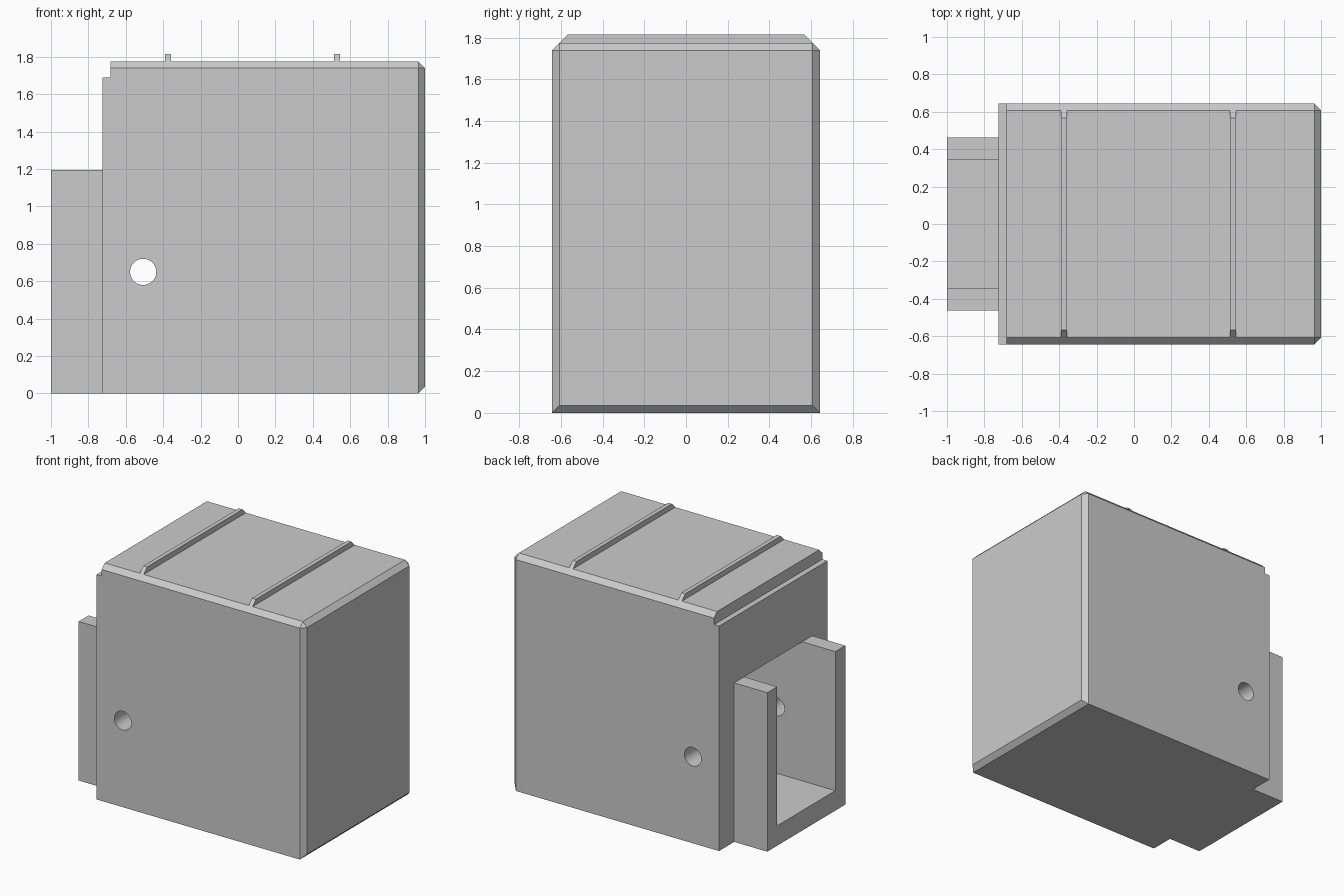
import bpy, bmesh, math
from mathutils import Matrix, Vector

cube = bpy.data.objects.get("Cube")
if cube:
    bpy.data.objects.remove(cube, do_unlink=True)

GREY = (0.6, 0.6, 0.6, 1)
mat = bpy.data.materials.new("plain grey")
mat.use_nodes = True
mat.diffuse_color = GREY
mat.node_tree.nodes["Principled BSDF"].inputs["Base Color"].default_value = GREY


def finish(name, bm):
    bmesh.ops.recalc_face_normals(bm, faces=bm.faces)
    mesh = bpy.data.meshes.new(name)
    bm.to_mesh(mesh)
    bm.free()
    mesh.materials.append(mat)
    obj = bpy.data.objects.new(name, mesh)
    bpy.context.collection.objects.link(obj)
    return obj


def extrude(name, profile, axis, start, end, bevel_rule=None, bevel=0.0):
    """Extrude a 2D profile along x (points are y, z) or along y (points are x, z)."""
    bm = bmesh.new()
    place = (lambda a, b: (start, a, b)) if axis == "x" else (lambda a, b: (a, start, b))
    face = bm.faces.new([bm.verts.new(place(a, b)) for a, b in profile])
    move = Vector((end - start, 0, 0)) if axis == "x" else Vector((0, end - start, 0))
    new = bmesh.ops.extrude_face_region(bm, geom=[face])["geom"]
    bmesh.ops.translate(bm, vec=move, verts=[v for v in new if isinstance(v, bmesh.types.BMVert)])
    bmesh.ops.recalc_face_normals(bm, faces=bm.faces)
    if bevel_rule:
        edges = [e for e in bm.edges if bevel_rule(*(v.co for v in e.verts))]
        bmesh.ops.bevel(bm, geom=edges, offset=bevel, segments=1, affect="EDGES")
    return finish(name, bm)


def cut(obj, cutter):
    cutter.hide_render = True
    mod = obj.modifiers.new("cut", "BOOLEAN")
    mod.operation, mod.solver, mod.object = "DIFFERENCE", "EXACT", cutter
    bpy.context.view_layer.objects.active = obj
    bpy.ops.object.modifier_apply(modifier=mod.name)
    bpy.data.objects.remove(cutter, do_unlink=True)


# Main block with a stepped rear top edge and chamfered face and top sides
HALF, TOP, BACK, STEP = 0.643, 1.775, -0.725, -0.683
outline = [(BACK, 0), (1, 0), (1, TOP), (STEP, TOP), (STEP, 1.69), (BACK, 1.69)]


def chamfered(a, b):
    on_face = a.x > 0.99 and b.x > 0.99
    on_top_side = min(a.z, b.z) > TOP - 0.01 and abs(a.y - b.y) < 0.01
    return on_face or on_top_side


body = extrude("body", outline, "y", -HALF, HALF, chamfered, 0.036)

# Socket opening running into the block
IN, FLOOR, RIM = 0.345, 0.15, 1.195
socket = [(-IN, FLOOR), (IN, FLOOR), (IN, RIM), (-IN, RIM)]
cut(body, extrude("socket_cutter", socket, "x", BACK - 0.1, 0.3))

# Pin hole through both side walls
bm = bmesh.new()
bmesh.ops.create_cone(bm, cap_ends=True, segments=48, radius1=0.07, radius2=0.07, depth=2,
                      matrix=Matrix.Translation((-0.507, 0, 0.65)) @ Matrix.Rotation(math.pi / 2, 4, "X"))
cut(body, finish("pin_cutter", bm))

# U-shaped sleeve around the socket
OUT = 0.463
channel = [(-OUT, 0), (OUT, 0), (OUT, RIM), (IN, RIM), (IN, FLOOR),
           (-IN, FLOOR), (-IN, RIM), (-OUT, RIM)]
extrude("sleeve", channel, "x", -1, BACK)

# Two ribs across the top, ends following the chamfer
rib = [(-0.607, TOP), (0.607, TOP), (0.567, 1.815), (-0.567, 1.815)]
for name, x in (("rear_rib", -0.375), ("front_rib", 0.53)):
    extrude(name, rib, "x", x - 0.016, x + 0.016)

bpy.ops.object.select_all(action="DESELECT")
body.select_set(True)
bpy.context.view_layer.objects.active = body
bpy.ops.object.shade_smooth_by_angle(angle=math.radians(25))
